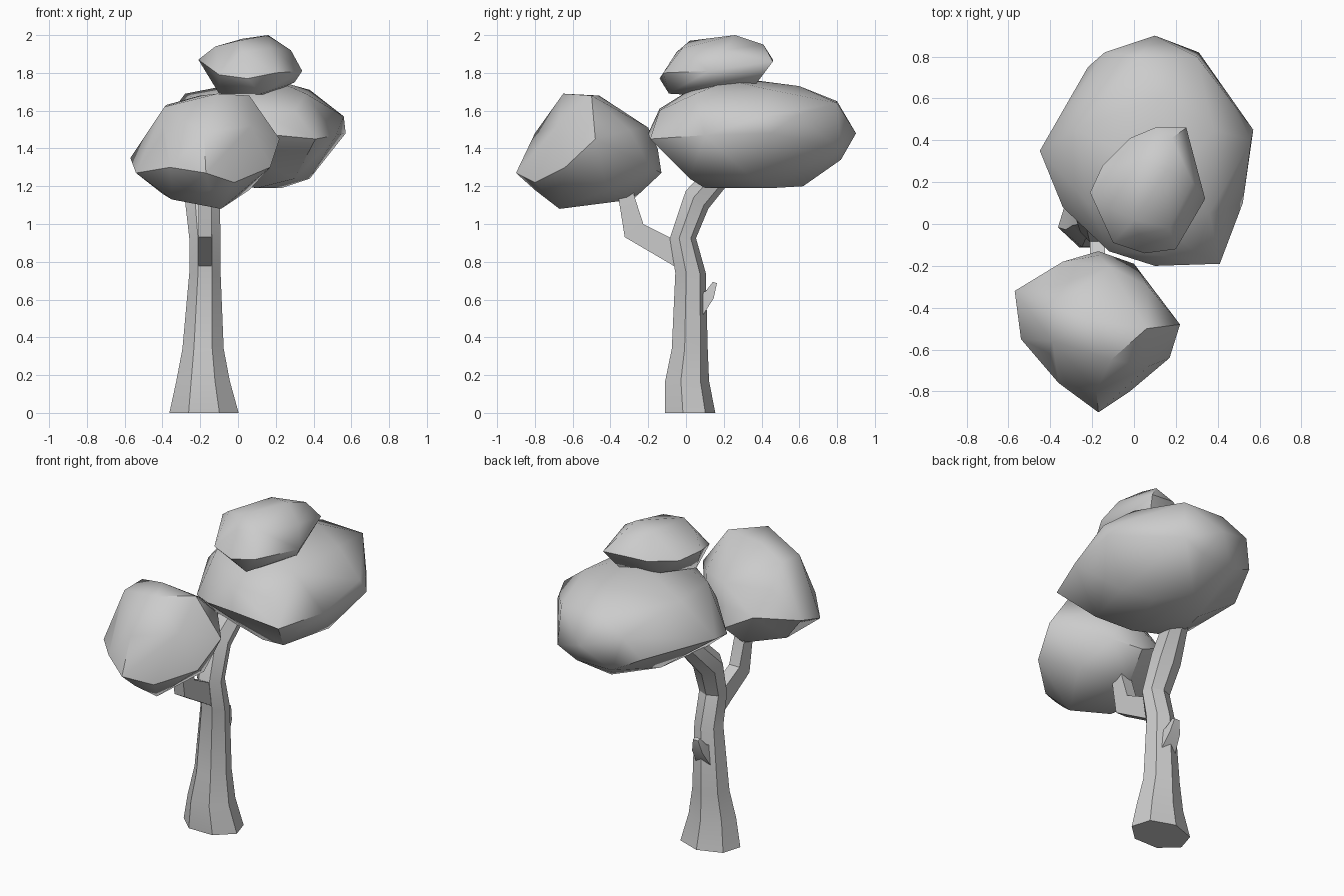
import bpy, bmesh
from math import sin, cos, pi, radians
from mathutils import Vector


def finish(bm, name, angle):
    bmesh.ops.recalc_face_normals(bm, faces=bm.faces)
    me = bpy.data.meshes.new(name)
    bm.to_mesh(me)
    bm.free()
    ob = bpy.data.objects.new(name, me)
    bpy.context.collection.objects.link(ob)
    bpy.ops.object.select_all(action='DESELECT')
    ob.select_set(True)
    bpy.context.view_layer.objects.active = ob
    bpy.ops.object.shade_smooth_by_angle(angle=radians(angle))
    return ob


def limb(name, sides, stations, phase=0.0):
    """Tube through stations (x, y, z, x radius, radius in side view, lean in degrees)."""
    bm = bmesh.new()
    rings = []
    for x, y, z, rx, r, lean in stations:
        t = radians(lean)
        ring = []
        for i in range(sides):
            a = phase + 2 * pi * i / sides
            ring.append(bm.verts.new((x + rx * cos(a), y + r * sin(a) * cos(t), z - r * sin(a) * sin(t))))
        rings.append(ring)
    for lo, hi in zip(rings, rings[1:]):
        for i in range(sides):
            j = (i + 1) % sides
            bm.faces.new((lo[i], lo[j], hi[j], hi[i]))
    bm.faces.new(rings[0][::-1])
    bm.faces.new(rings[-1])
    return finish(bm, name, 25)


def foliage(name, points, tips=()):
    """Faceted leaf clump: hull around corner points, some corners then drawn out to tips."""
    bm = bmesh.new()
    for p in points:
        bm.verts.new(p)
    bmesh.ops.convex_hull(bm, input=bm.verts)
    loose = [v for v in bm.verts if not v.link_faces]
    bmesh.ops.delete(bm, geom=loose, context='VERTS')
    for tip in tips:
        tip = Vector(tip)
        min(bm.verts, key=lambda v: (v.co - tip).length).co = tip
    if not tips:
        bmesh.ops.dissolve_limit(bm, angle_limit=radians(6), verts=bm.verts, edges=bm.edges)
    return finish(bm, name, 48)


# trunk, flared at the foot and leaning back at the top
limb("trunk", 7, [
    (-.18, .015, 0, .188, .14, 0), (-.185, .0, .17, .145, .122, 0),
    (-.185, .015, .34, .112, .10, 0), (-.175, .02, .74, .085, .085, 0),
    (-.175, -.02, .925, .085, .073, 0), (-.19, .055, 1.13, .095, .08, 38),
    (-.14, .22, 1.32, .07, .07, 40)], phase=pi / 2)

# front branch holding the lower clump
limb("front_branch", 4, [
    (-.175, -.01, .82, .05, .09, -62), (-.175, -.275, .965, .05, .085, -35),
    (-.175, -.315, 1.14, .05, .06, -8), (-.175, -.34, 1.3, .04, .05, -8)], phase=pi / 4)

# short broken twig at the back
limb("twig", 4, [
    (-.18, .055, .57, .07, .09, 58), (-.18, .125, .625, .05, .04, 40),
    (-.18, .153, .69, .025, .016, 20)], phase=pi / 4)

# large rear clump
foliage("large_foliage", [
    (.10, .90, 1.48), (.31, .82, 1.40), (.47, .58, 1.57), (.57, .45, 1.48), (.56, .40, 1.57),
    (.52, .10, 1.47), (.41, -.19, 1.45), (.10, -.20, 1.48), (-.12, -.13, 1.45),
    (-.34, .08, 1.36), (-.45, .35, 1.46), (-.22, .75, 1.42), (-.14, .82, 1.56),
    (.30, .80, 1.64), (.02, .80, 1.65), (-.28, .45, 1.69), (-.22, .10, 1.66),
    (.10, .02, 1.71), (.36, .05, 1.69), (.38, .45, 1.71), (.08, .37, 1.76),
    (.20, .23, 1.76), (.12, .60, 1.73), (.30, -.14, 1.60), (.05, -.14, 1.61),
    (.10, .10, 1.19), (.23, .45, 1.19), (.08, .62, 1.20), (.38, .35, 1.24), (-.12, .42, 1.22),
    (-.22, .12, 1.26), (.30, .02, 1.24), (.18, .82, 1.34), (-.05, .80, 1.33)])

# front clump with two drawn-out corners on its left
foliage("front_foliage", [
    (-.17, -.90, 1.27), (-.02, -.80, 1.22), (.17, -.64, 1.30), (.22, -.48, 1.45),
    (.0, -.19, 1.30), (-.17, -.13, 1.27), (-.17, -.15, 1.40), (-.34, -.18, 1.36),
    (-.47, -.33, 1.34), (-.46, -.55, 1.29), (-.44, -.45, 1.42), (-.44, -.45, 1.25),
    (-.36, -.76, 1.30), (-.18, -.80, 1.48), (-.40, -.62, 1.48), (-.38, -.30, 1.50),
    (-.39, -.56, 1.62), (-.38, -.40, 1.63), (-.11, -.65, 1.69), (.06, -.50, 1.68),
    (-.20, -.46, 1.68), (-.12, -.20, 1.51), (.07, -.30, 1.50), (.07, -.68, 1.52),
    (-.09, -.67, 1.08), (-.35, -.62, 1.13), (-.40, -.42, 1.16), (-.20, -.28, 1.13),
    (.06, -.42, 1.18), (-.15, -.80, 1.18)],
    tips=[(-.57, -.32, 1.35), (-.54, -.55, 1.27)])

# small crown clump
foliage("top_foliage", [
    (.10, .46, 1.87), (.25, .46, 1.86), (.34, .12, 1.81), (.20, -.12, 1.80), (.05, -.14, 1.77),
    (-.10, -.09, 1.79), (-.21, .15, 1.87), (-.15, .28, 1.84), (-.02, .41, 1.85),
    (-.12, .08, 1.94), (.0, .02, 1.97), (.16, .26, 2.0), (.18, .41, 1.95), (.02, .30, 1.98),
    (.28, .20, 1.92), (.17, -.02, 1.93), (.02, -.05, 1.91),
    (-.10, .04, 1.69), (.12, -.09, 1.69), (.15, .08, 1.68), (.30, .15, 1.75),
    (.20, .37, 1.74), (-.02, .28, 1.73)])
